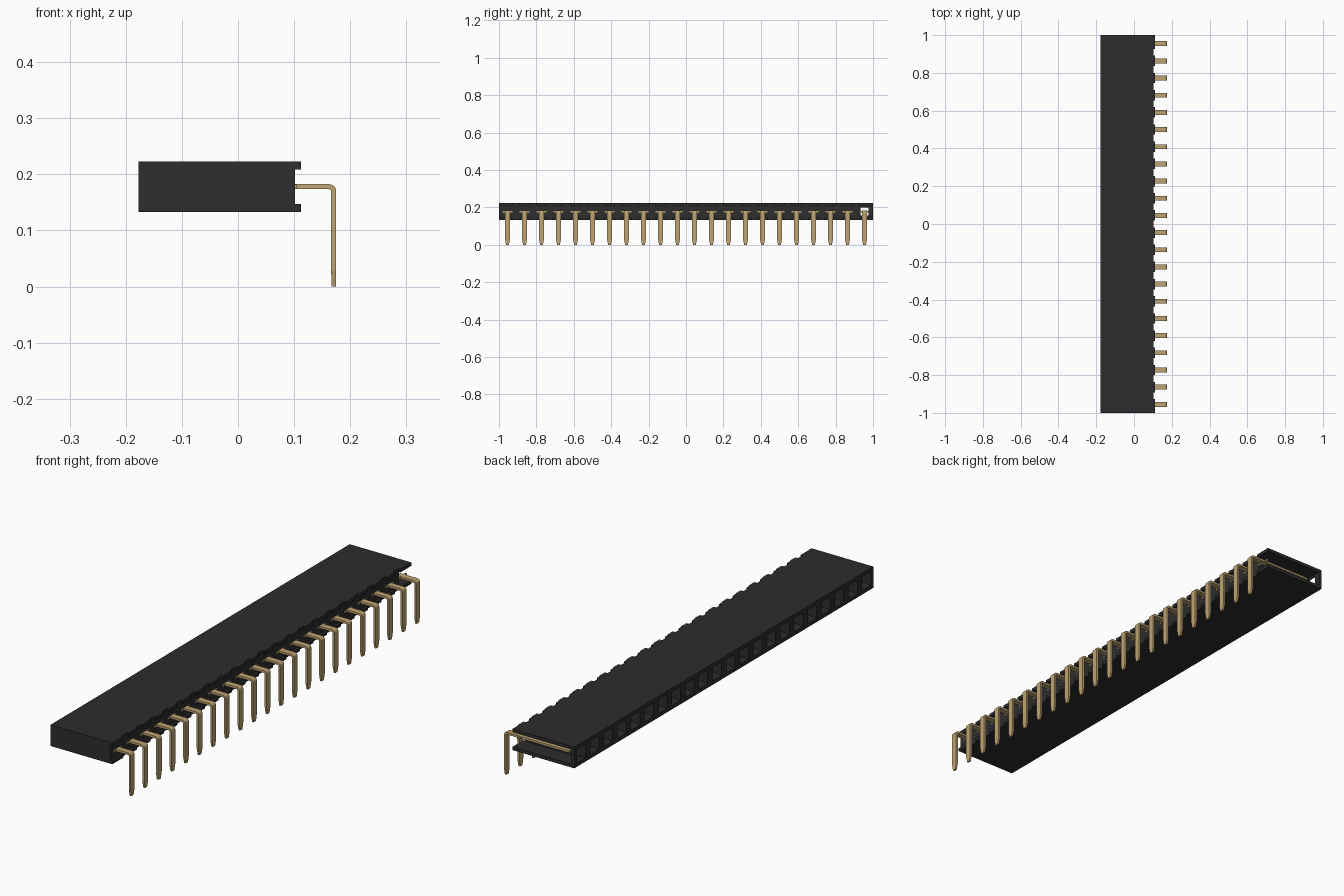
import bpy, bmesh, math
from mathutils import Vector

cube = bpy.data.objects.get("Cube")
if cube:
    bpy.data.objects.remove(cube, do_unlink=True)

COUNT = 22
PITCH = 2 / COUNT
FIRST = -1 + PITCH / 2
MID_Z = 0.178


def material(name, rgb, rough, metal=0.0):
    m = bpy.data.materials.new(name)
    m.use_nodes = True
    m.diffuse_color = (*rgb, 1)
    bsdf = m.node_tree.nodes["Principled BSDF"]
    bsdf.inputs["Base Color"].default_value = (*rgb, 1)
    bsdf.inputs["Roughness"].default_value = rough
    bsdf.inputs["Metallic"].default_value = metal
    return m


black = material("black plastic", (0.026, 0.026, 0.026), 0.6)
gold = material("gold metal", (0.52, 0.37, 0.17), 0.5)


def make_object(name, bm, mat):
    bmesh.ops.recalc_face_normals(bm, faces=bm.faces)
    mesh = bpy.data.meshes.new(name)
    bm.to_mesh(mesh)
    bm.free()
    mesh.materials.append(mat)
    obj = bpy.data.objects.new(name, mesh)
    bpy.context.collection.objects.link(obj)
    return obj


def loft(bm, rings):
    """Skin a list of closed point loops and cap both ends."""
    loops = [[bm.verts.new(p) for p in ring] for ring in rings]
    n = len(loops[0])
    for a, b in zip(loops, loops[1:]):
        for i in range(n):
            j = (i + 1) % n
            bm.faces.new((a[i], a[j], b[j], b[i]))
    bm.faces.new(loops[0][::-1])
    bm.faces.new(loops[-1])


def rect_yz(x, y, z, hy, hz):
    return [(x, y - hy, z - hz), (x, y + hy, z - hz),
            (x, y + hy, z + hz), (x, y - hy, z + hz)]


def box(bm, x0, x1, y0, y1, z0, z1):
    loft(bm, [rect_yz(x, (y0 + y1) / 2, (z0 + z1) / 2, (y1 - y0) / 2, (z1 - z0) / 2)
              for x in (x0, x1)])


def cut(target, bm):
    cutter = make_object("cutter", bm, black)
    cutter.hide_render = True
    mod = target.modifiers.new("cut", 'BOOLEAN')
    mod.operation = 'DIFFERENCE'
    mod.solver = 'EXACT'
    mod.object = cutter
    bpy.context.view_layer.objects.active = target
    bpy.ops.object.modifier_apply(modifier=mod.name)
    bpy.data.objects.remove(cutter, do_unlink=True)


# Housing: long block with a lip above and below the pin side
profile = [(-0.177, 0.133), (0.112, 0.133), (0.112, 0.147), (0.102, 0.147),
           (0.102, 0.209), (0.112, 0.209), (0.112, 0.223), (-0.177, 0.223)]
bm = bmesh.new()
loft(bm, [[(x, y, z) for x, z in profile] for y in (-1, 1)])
housing = make_object("housing", bm, black)

# Funnel-mouthed sockets along the -x side
bm = bmesh.new()
for i in range(COUNT):
    y = FIRST + i * PITCH
    loft(bm, [rect_yz(x, y, MID_Z, h, h) for x, h in
              ((-0.185, 0.029), (-0.177, 0.029), (-0.163, 0.021), (0.085, 0.021))])
cut(housing, bm)

# Small notches in the lips between neighbouring pins
bm = bmesh.new()
for i in range(COUNT - 1):
    y = -1 + (i + 1) * PITCH
    for z0, z1 in ((0.12, 0.15), (0.206, 0.24)):
        box(bm, 0.1035, 0.12, y - 0.018, y + 0.018, z0, z1)
cut(housing, bm)

# Last cell is open at the +y end
bm = bmesh.new()
box(bm, -0.164, 0.2, 0.931, 1.1, 0.1472, 0.2088)
cut(housing, bm)

# Flat pin: contact blade, bend, leg and tapered tip
T = 0.0045
R = 0.0085
path = [(-0.13, MID_Z, 0, 0.013, T)]
for k in range(7):
    a = math.radians(15 * k)
    path.append((0.1705 - R + R * math.sin(a), MID_Z - R + R * math.cos(a), a, 0.013, T))
path += [(0.1705, 0.028, math.pi / 2, 0.013, T),
         (0.1705, 0.0, math.pi / 2, 0.0075, T * 0.85)]
bm = bmesh.new()
rings = []
for x, z, a, w, t in path:
    c, n = Vector((x, FIRST, z)), Vector((math.sin(a), 0, math.cos(a))) * t
    side = Vector((0, w, 0))
    rings.append([c - side - n, c + side - n, c + side + n, c - side + n])
loft(bm, rings)
# Shoulder where the pin leaves the housing
box(bm, 0.095, 0.1045, FIRST - 0.027, FIRST + 0.027, MID_Z - 0.0042, MID_Z + 0.0042)
pins = make_object("pins", bm, gold)
array = pins.modifiers.new("row", 'ARRAY')
array.count = COUNT
array.use_relative_offset = False
array.use_constant_offset = True
array.constant_offset_displace = (0, PITCH, 0)
